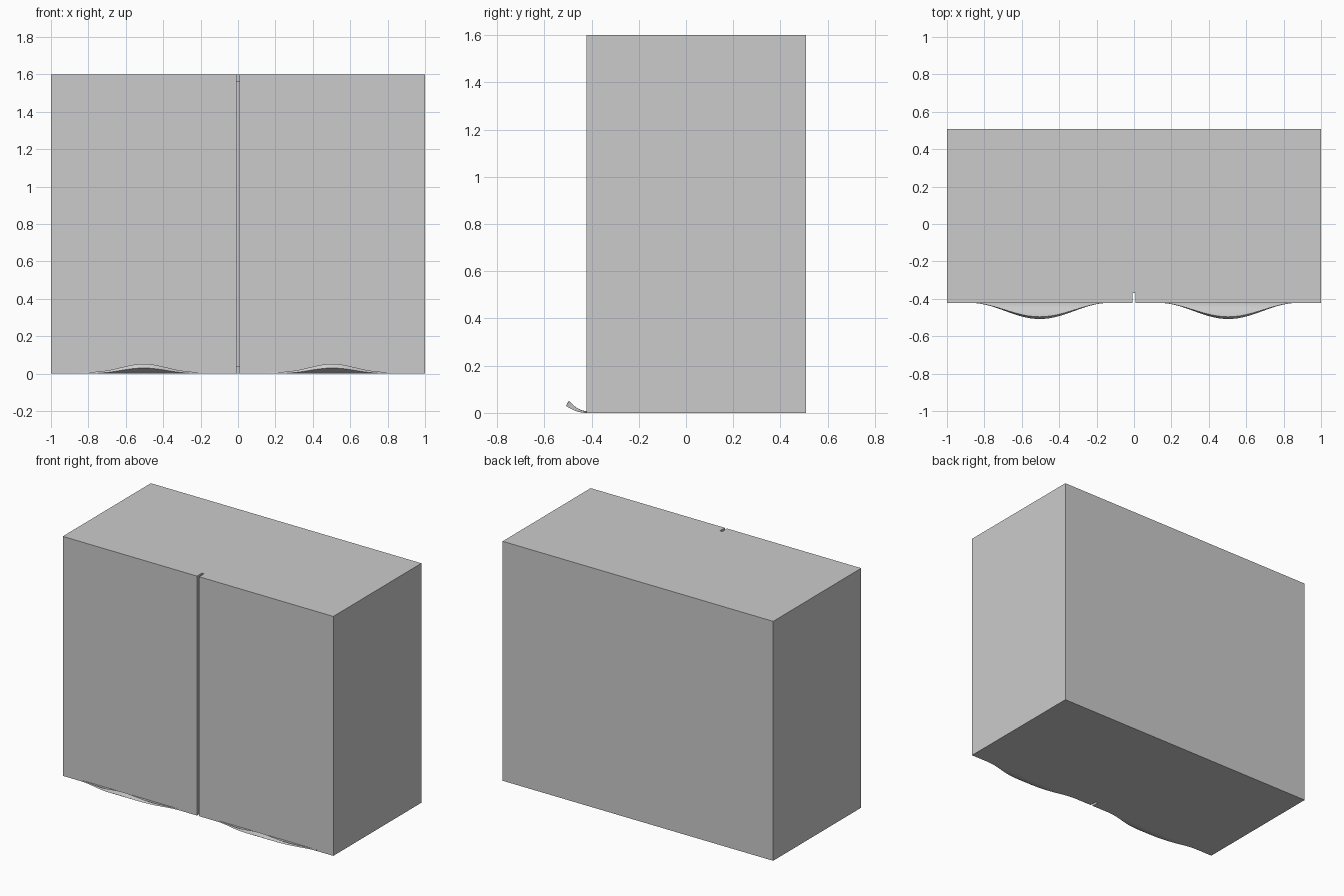
import bpy, bmesh, math

if "Cube" in bpy.data.objects:
    bpy.data.objects.remove(bpy.data.objects["Cube"])

W, H = 1.0, 1.6                       # half width, height
FRONT, INNER, BACK = -0.422, -0.37, 0.508
T = 0.04                              # board thickness
GAP = 0.008                           # half gap between the doors


def box(name, lo, hi):
    bm = bmesh.new()
    bmesh.ops.create_cube(bm, size=1)
    for v in bm.verts:
        v.co = [(a + b) / 2 + c * (b - a) for a, b, c in zip(lo, hi, v.co)]
    return finish(name, bm)


def finish(name, bm):
    bmesh.ops.recalc_face_normals(bm, faces=bm.faces)
    me = bpy.data.meshes.new(name)
    bm.to_mesh(me)
    bm.free()
    ob = bpy.data.objects.new(name, me)
    bpy.context.collection.objects.link(ob)
    return ob


# Carcass boards
box("bottom_board", (-W, INNER, 0), (W, BACK, T))
box("top_board", (-W, INNER, H - T), (W, BACK, H))
box("left_side", (-W, INNER, T), (-W + T, BACK, H - T))
box("right_side", (W - T, INNER, T), (W, BACK, H - T))
box("back_panel", (-W + T, BACK - T, T), (W - T, BACK, H - T))

# Doors
box("left_door", (-W, FRONT, 0), (-GAP, INNER, H))
box("right_door", (GAP, FRONT, 0), (W, INNER, H))


def lip_handle(name, cx, half=0.37, nx=40, nt=8):
    """Bell-shaped pull lip that curls up as it leaves the door's bottom edge."""
    bm = bmesh.new()
    rings = []
    for i in range(nx + 1):
        a = -1 + 2 * i / nx
        reach = max(0.002, (1 + math.cos(math.pi * a)) / 2)
        us = [reach * k / nt for k in range(nt + 1)]
        under = [(0.086 * u, 0.03 * u * u) for u in us]
        upper = [(0.074 * u, 0.008 + 0.044 * u * u) for u in us]
        ring = under + upper[::-1]
        rings.append([bm.verts.new((cx + a * half, FRONT - p, z)) for p, z in ring])
    n = len(rings[0])
    for r, s in zip(rings, rings[1:]):
        for k in range(n):
            bm.faces.new((r[k], r[(k + 1) % n], s[(k + 1) % n], s[k]))
    bm.faces.new(rings[0])
    bm.faces.new(rings[-1])
    ob = finish(name, bm)
    bpy.ops.object.select_all(action='DESELECT')
    ob.select_set(True)
    bpy.context.view_layer.objects.active = ob
    bpy.ops.object.shade_smooth_by_angle(angle=math.radians(35))


# Pull lips, one per door
lip_handle("left_handle", -0.504)
lip_handle("right_handle", 0.504)
